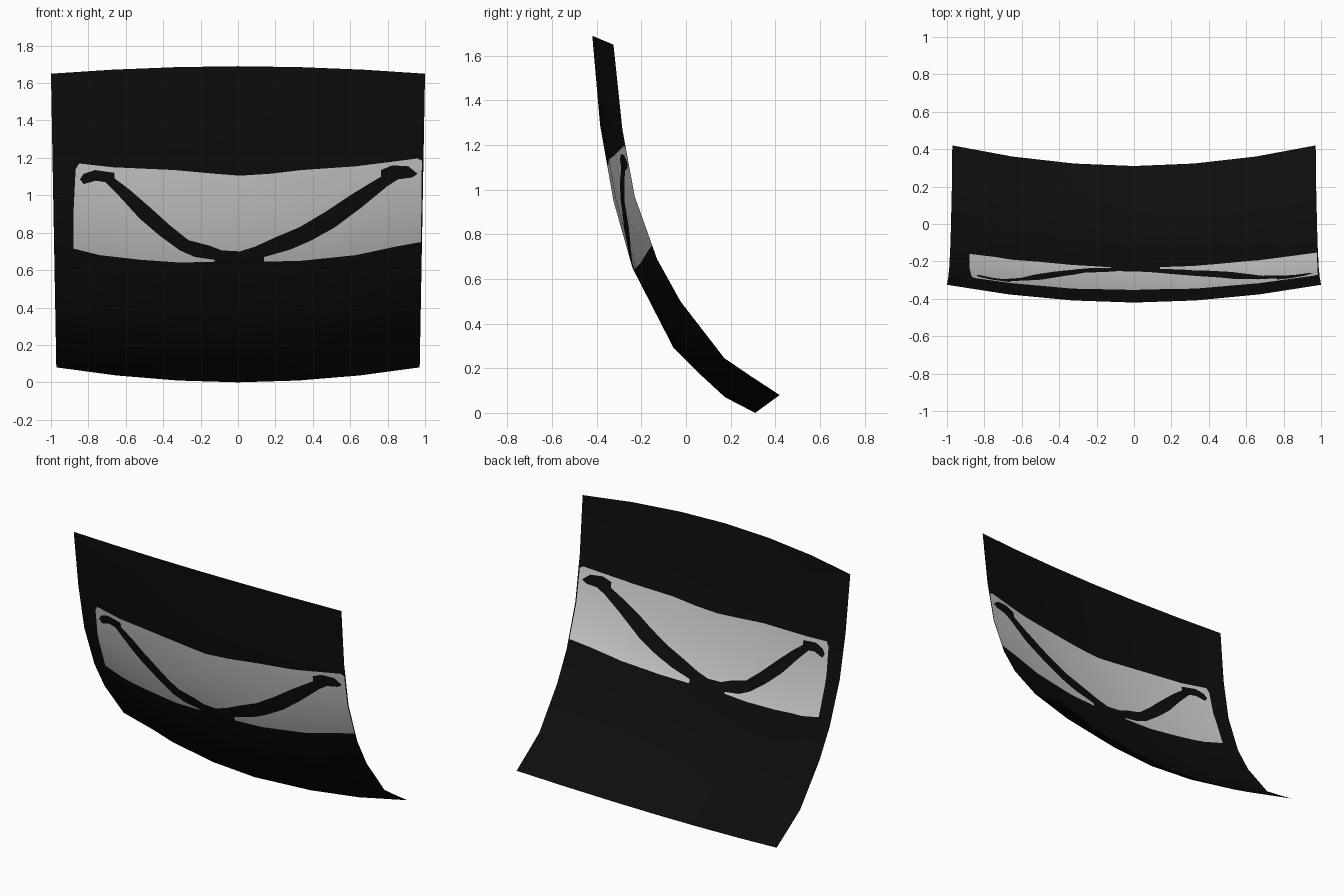
import bpy
from mathutils import Vector
from mathutils.geometry import delaunay_2d_cdt

if "Cube" in bpy.data.objects:
    bpy.data.objects.remove(bpy.data.objects["Cube"])

# Side profile, top to bottom: (centre y, centre z, edge y, edge z)
ROWS = [(-.42, 1.69, -.325, 1.65), (-.385, 1.29, -.285, 1.27), (-.325, .95, -.23, .97),
        (-.24, .65, -.13, .69), (-.14, .455, -.025, .50), (-.055, .29, .06, .39),
        (.05, .185, .172, .245), (.175, .07, .29, .165), (.31, 0, .42, .08)]
# Columns: position across, and how far the sheet has bent from centre to edge
COLS = [(0, 0), (.33, .12), (.67, .46), (1, 1)]

# Painted outlines in the front view (x, z), clockwise from the top left
BAND = [(-.85, 1.17), (-.67, 1.15), (-.34, 1.135), (-.12, 1.115), (.01, 1.105), (.17, 1.115),
        (.34, 1.135), (.63, 1.155), (.79, 1.175), (.96, 1.197), (.983, 1.185), (.978, .75),
        (.84, .725), (.63, .68), (.34, .65), (.15, .645), (-.12, .645), (-.31, .64),
        (-.52, .655), (-.74, .68), (-.88, .715), (-.88, .9), (-.868, 1.14)]
CURVE = [(-.845, 1.085), (-.825, 1.115), (-.765, 1.135), (-.66, 1.12), (-.66, 1.09),
         (-.58, 1.03), (-.47, .935), (-.365, .84), (-.265, .76), (-.15, .73), (-.085, .705),
         (.01, .7), (.09, .725), (.2, .775), (.33, .83), (.465, .91), (.6, 1.0), (.715, 1.07),
         (.765, 1.1), (.765, 1.135), (.825, 1.16), (.91, 1.155), (.96, 1.115), (.93, 1.095),
         (.855, 1.085), (.8, 1.05), (.66, .935), (.52, .83), (.385, .755), (.28, .71),
         (.14, .67), (.14, .63), (-.12, .63), (-.125, .655), (-.23, .67), (-.31, .705),
         (-.42, .785), (-.525, .875), (-.63, .99), (-.71, 1.07), (-.76, 1.078), (-.825, 1.06)]


def half_width(z):
    return .97 + .03 * z / 1.65


def bend(u):
    u = abs(u)
    for (u0, w0), (u1, w1) in zip(COLS, COLS[1:]):
        if u <= u1 or u1 == 1:
            return w0 + (w1 - w0) * (u - u0) / (u1 - u0)


def depth(x, z):
    """y of the sheet at front-view position (x, z)."""
    w = bend(x / half_width(z))
    pts = [(a + (c - a) * w, b + (d - b) * w) for a, b, c, d in ROWS]
    for i, ((y0, z0), (y1, z1)) in enumerate(zip(pts, pts[1:])):
        if z >= z1 or i == len(pts) - 2:
            return y0 + (y1 - y0) * (z - z0) / (z1 - z0)


def smooth_normal(x, z, s=.15):
    dx = (depth(x + s, z) - depth(x - s, z)) / (2 * s)
    dz = (depth(x, z + s) - depth(x, z - s)) / (2 * s)
    return Vector((dx, -1, dz)).normalized()


# Sheet grid in the front view
across = [(-u, w) for u, w in COLS[:0:-1]] + COLS
flat, loops = [], []
for _, zc, _, ze in ROWS:
    for u, w in across:
        z = zc + (ze - zc) * w
        flat.append(Vector((u * half_width(z), z)))
n = len(across)
for r in range(len(ROWS) - 1):
    for c in range(n - 1):
        i = r * n + c
        loops.append([i + n, i + n + 1, i + 1, i])

# Cut the painted outlines into the grid
ids = []
for outline in (BAND, CURVE):
    start = len(flat)
    flat += [Vector(p) for p in reversed(outline)]
    ids.append(len(loops))
    loops.append(list(range(start, len(flat))))
band_id, curve_id = ids
verts, _, faces, _, _, origin = delaunay_2d_cdt(flat, [], loops, 1, 1e-5)

# Bent sheet
mesh = bpy.data.meshes.new("curved_sheet")
mesh.from_pydata([(p.x, depth(p.x, p.y), p.y) for p in verts], [], faces)
for name, v in (("black", .004), ("light_grey", .63)):
    mat = bpy.data.materials.new(name)
    mat.diffuse_color = (v, v, v, 1)
    mat.use_nodes = True
    mat.node_tree.nodes["Principled BSDF"].inputs["Base Color"].default_value = mat.diffuse_color
    mesh.materials.append(mat)
for poly, src in zip(mesh.polygons, origin):
    poly.material_index = int(band_id in src and curve_id not in src)
    poly.use_smooth = True
mesh.normals_split_custom_set_from_vertices([smooth_normal(p.x, p.y) for p in verts])
sheet = bpy.data.objects.new("curved_sheet", mesh)
bpy.context.collection.objects.link(sheet)
